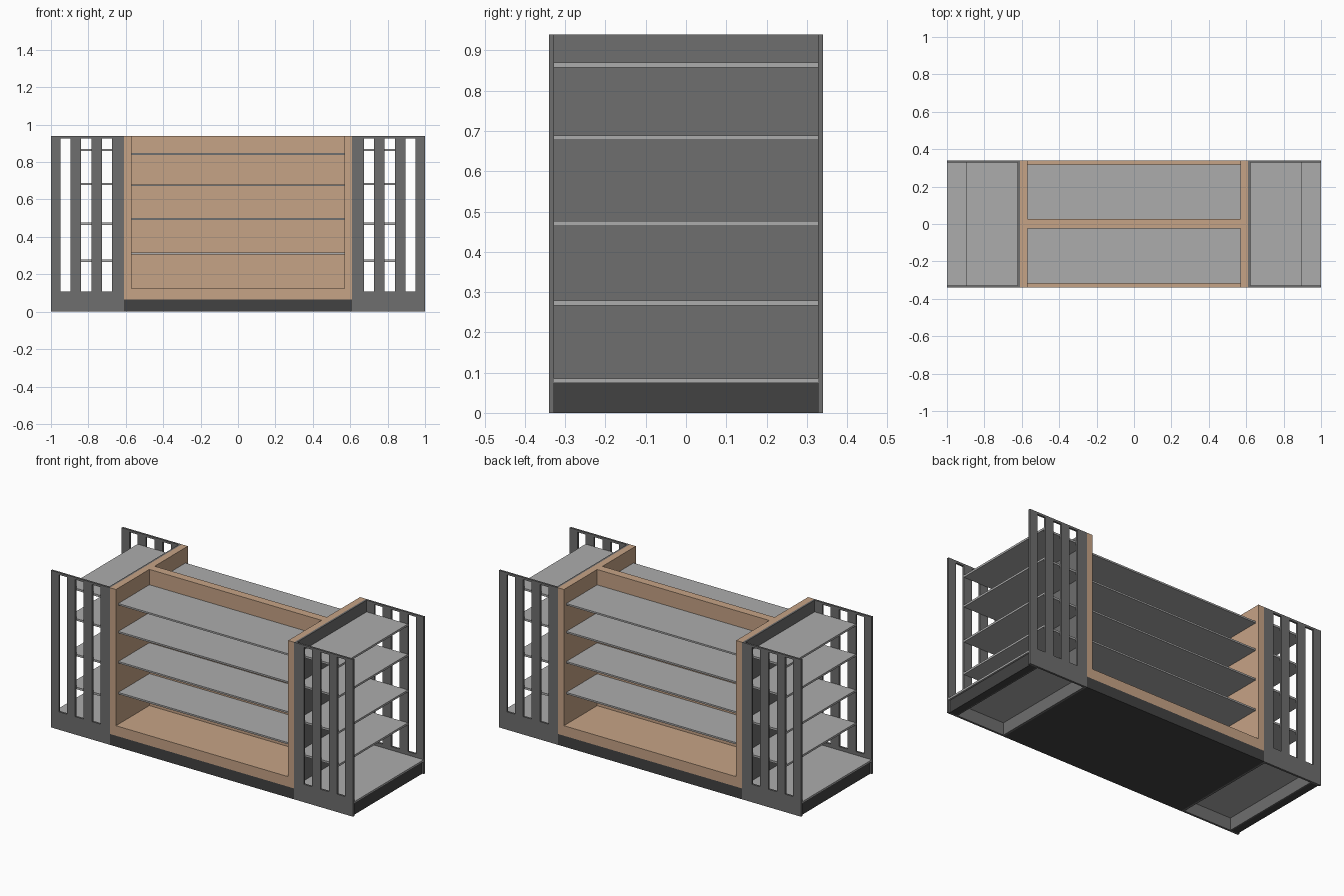
import bpy, bmesh

if "Cube" in bpy.data.objects:
    bpy.data.objects.remove(bpy.data.objects["Cube"])


def material(name, srgb):
    m = bpy.data.materials.new(name)
    lin = [((c / 255 + 0.055) / 1.055) ** 2.4 for c in srgb]
    m.diffuse_color = (*lin, 1)
    m.use_nodes = True
    m.node_tree.nodes["Principled BSDF"].inputs["Base Color"].default_value = m.diffuse_color
    return m


WOOD = material("light_wood", (198, 163, 134))
PANEL = material("dark_grey", (110, 110, 110))
BLACK = material("charcoal", (66, 66, 66))
SHELF = material("light_grey", (172, 172, 172))


def add(name, bm, mat):
    bmesh.ops.recalc_face_normals(bm, faces=bm.faces)
    me = bpy.data.meshes.new(name)
    bm.to_mesh(me)
    bm.free()
    me.materials.append(mat)
    ob = bpy.data.objects.new(name, me)
    bpy.context.collection.objects.link(ob)
    return ob


def box(name, x, y, z, mat):
    bm = bmesh.new()
    bmesh.ops.create_cube(bm, size=1)
    for v in bm.verts:
        for i, (a, b) in enumerate((x, y, z)):
            v.co[i] = a if v.co[i] < 0 else b
    return add(name, bm, mat)


def span(a, b, s):
    return tuple(sorted((a * s, b * s)))


W, D, H = 0.61, 0.34, 0.94      # centre half width, half depth, height
T = 0.012                       # sheet thickness


def grille(name, sx, sy):
    # flat sheet with three tall slots: a grid with cells left out
    xs = [W, 0.674, 0.728, 0.784, 0.84, 0.895, 0.948, 1.0]
    zs = [0, 0.107, 0.927, H]
    bm = bmesh.new()
    g = [[bm.verts.new((x * sx, sy * (D - T / 2), z)) for z in zs] for x in xs]
    for i in range(len(xs) - 1):
        for j in range(len(zs) - 1):
            if not (j == 1 and i % 2 == 1):
                bm.faces.new((g[i][j], g[i + 1][j], g[i + 1][j + 1], g[i][j + 1]))
    ob = add(name, bm, PANEL)
    mod = ob.modifiers.new("thickness", 'SOLIDIFY')
    mod.thickness = T
    mod.offset = 0


# centre unit: plinth, wooden floor, divider
box("plinth", (-W, W), (-D, D), (0, 0.065), BLACK)
box("wood_floor", (-0.57, 0.57), (-D, D), (0.065, 0.125), WOOD)
box("centre_divider", (-0.57, 0.57), (-0.024, 0.026), (0.125, H), WOOD)

# centre shelves on both faces
for s, side in ((-1, "front"), (1, "back")):
    for n, z in enumerate((0.311, 0.496, 0.676, 0.843)):
        box(f"{side}_shelf_{n}", (-0.57, 0.57), span(0.024, 0.318, s),
            (z - 0.005, z + 0.005), SHELF)

for s, side in ((-1, "left"), (1, "right")):
    box(f"{side}_wood_side", span(0.57, W, s), (-D, D), (0.065, H), WOOD)
    # end unit: back sheet, slotted cheeks, shelves and kick board
    box(f"{side}_end_sheet", span(W, W + T, s), (-D + T, D - T), (0, H), PANEL)
    grille(f"{side}_front_grille", s, -1)
    grille(f"{side}_back_grille", s, 1)
    for n, z in enumerate((0.08, 0.273, 0.47, 0.683, 0.864)):
        box(f"{side}_end_shelf_{n}", span(W + T, 1.0 if n == 0 else 0.895, s),
            (-D + T, D - T), (z - 0.006, z + 0.006), SHELF)
    box(f"{side}_kick_board", span(0.945, 0.99, s), (-D + T, D - T), (0, 0.074), BLACK)
    box(f"{side}_kick_lining", span(0.938, 0.945, s), (-D + T, D - T), (0, 0.074), PANEL)
